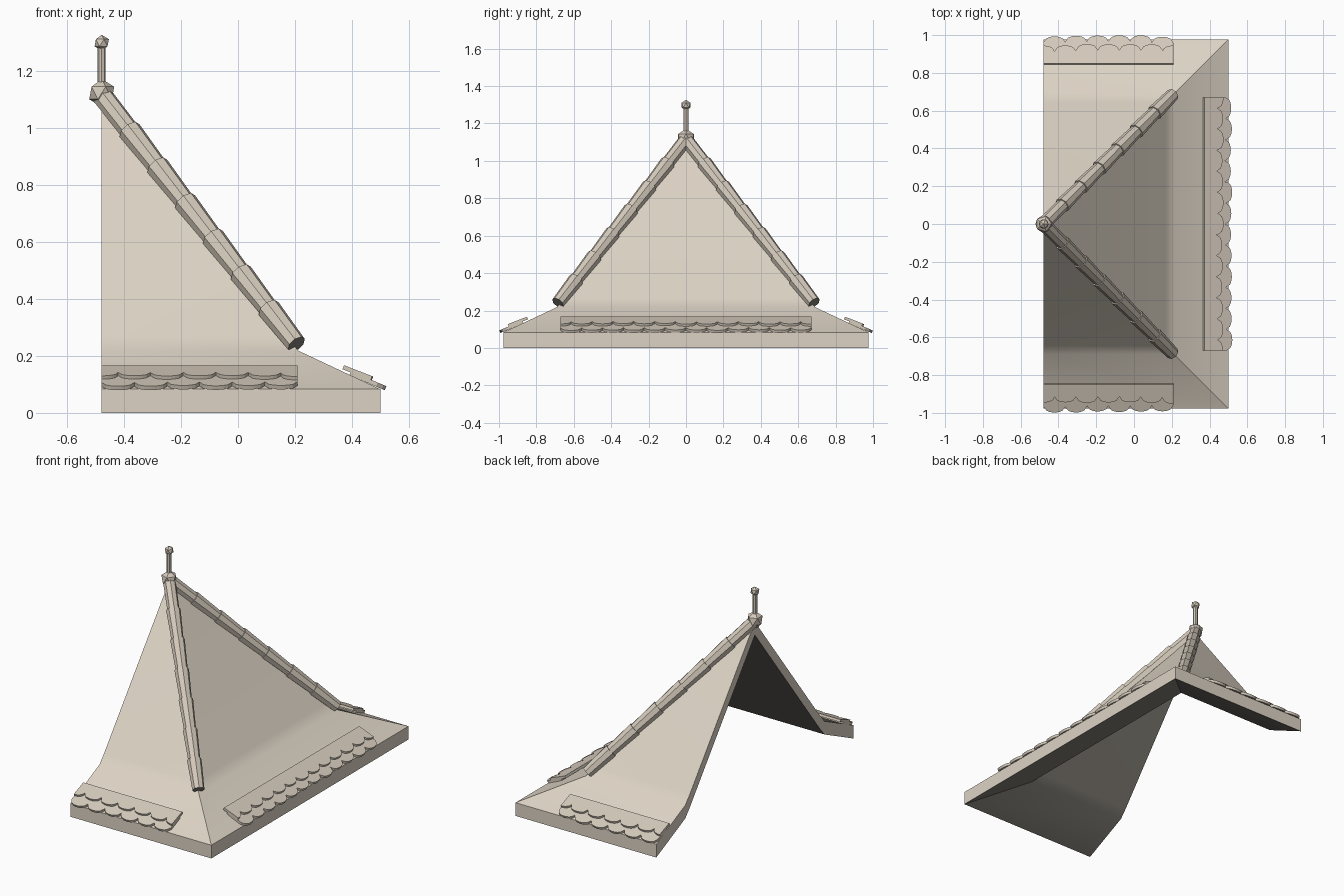
import bpy, bmesh, math, random
from mathutils import Vector

if "Cube" in bpy.data.objects:
    bpy.data.objects.remove(bpy.data.objects["Cube"])

random.seed(4)
X0 = -0.478                       # open rear plane of the half roof
DROP = 0.083                      # vertical slab thickness


def material(name, col):
    m = bpy.data.materials.new(name)
    m.diffuse_color = (*col, 1)
    m.use_nodes = True
    m.node_tree.nodes["Principled BSDF"].inputs["Base Color"].default_value = m.diffuse_color
    return m


ROOF = material("pale beige", (0.72, 0.65, 0.555))
TILE = material("warm beige", (0.66, 0.59, 0.50))
DARK = material("dark underside grey", (0.215, 0.20, 0.175))


def finish(bm, name, mats, smooth=None):
    bmesh.ops.recalc_face_normals(bm, faces=bm.faces)
    me = bpy.data.meshes.new(name)
    bm.to_mesh(me)
    bm.free()
    for m in mats:
        me.materials.append(m)
    ob = bpy.data.objects.new(name, me)
    bpy.context.collection.objects.link(ob)
    if smooth:
        bpy.context.view_layer.objects.active = ob
        ob.select_set(True)
        bpy.ops.object.shade_smooth_by_angle(angle=math.radians(smooth))
        ob.select_set(False)
    return ob


# Flared half-pyramid roof shell: rings at distance d from the apex axis
profile = [(0.645, 0.27), (0.69, 0.218), (0.977, DROP)]
APEX = 1.105
bm = bmesh.new()


def surface(drop, mat):
    apex = bm.verts.new((X0, 0, APEX - drop))
    rings = [[bm.verts.new((X0 + sx * d, sy * d, z - drop))
              for sx, sy in ((0, -1), (1, -1), (1, 1), (0, 1))] for d, z in profile]
    for i in range(3):
        faces = [bm.faces.new((apex, rings[0][i], rings[0][i + 1]))]
        for a, b in zip(rings, rings[1:]):
            faces.append(bm.faces.new((a[i], b[i], b[i + 1], a[i + 1])))
        for f in faces:
            f.material_index = mat
    left, right = [r[0] for r in rings], [r[3] for r in rings]
    return left[::-1] + [apex] + right, rings[-1]


top_end, top_eave = surface(0, 0)
low_end, low_eave = surface(DROP, 1)
for top, low in ((top_end, low_end), (top_eave, low_eave)):
    for i in range(len(top) - 1):
        bm.faces.new((top[i], top[i + 1], low[i + 1], low[i]))
finish(bm, "roof_shell", (ROOF, DARK), 30)


# Tapered tube between two points, returns its end cap
def tube(bm, a, b, r1, r2, sides=8):
    a, b = Vector(a), Vector(b)
    rot = (b - a).to_track_quat('Z', 'Y')
    rings = []
    for p, r in ((a, r1), (b, r2)):
        rings.append([bm.verts.new(p + rot @ Vector((r * math.cos(t), r * math.sin(t), 0)))
                      for t in (2 * math.pi * k / sides for k in range(sides))])
    for k in range(sides):
        n = (k + 1) % sides
        bm.faces.new((rings[0][k], rings[0][n], rings[1][n], rings[1][k]))
    bm.faces.new(rings[0])
    return bm.faces.new(rings[1])


# Hip ridges made of seven tapered tiles each, dark at the lower end
for name, s in (("front_hip_ridge", -1), ("rear_hip_ridge", 1)):
    bm = bmesh.new()
    start, end = Vector((X0, 0, 1.115)), Vector((0.205, s * 0.685, 0.241))
    for i in range(7):
        a, b = start.lerp(end, i / 7), start.lerp(end, (i + 1) / 7)
        cap = tube(bm, a, b, 0.042 if i else 0.037, 0.035)
    cap.material_index = 1
    finish(bm, name, (TILE, DARK))

# Finial: knob, post and top ball
for name, z, r in (("apex_knob", 1.122, 0.049), ("finial_ball", 1.298, 0.028)):
    bm = bmesh.new()
    bmesh.ops.create_icosphere(bm, subdivisions=1, radius=r)
    bmesh.ops.translate(bm, verts=bm.verts, vec=(X0, 0, z))
    finish(bm, name, (TILE,))
bm = bmesh.new()
tube(bm, (X0, 0, 1.14), (X0, 0, 1.29), 0.014, 0.014)
finish(bm, "finial_post", (TILE,))


# Scalloped eave tiles; place(u, d, z) maps along-eave, outward and height
def tile_row(bm, place, lo, hi, count, shift, d0, z0, d1, z1, thick=0.014):
    w = (hi - lo) / count
    slope = (z1 - z0) / (d1 - d0)
    for i in range(count + (1 if shift else 0)):
        c = lo + (i + 0.5 - shift) * w
        a, b = max(lo, c - w / 2), min(hi, c + w / 2)
        tip = d1 + random.uniform(-0.005, 0.005)
        outline = [(a, d0), (b, d0)]
        for k in range(9):
            u = b + (a - b) * k / 8
            t = min(1, abs(u - c) / (w / 2))
            outline.append((u, tip - 0.03 * (1 - math.sqrt(1 - t * t))))
        rings = [[bm.verts.new(place(u, d + h * slope, z0 + slope * (d - d0) - h))
                  for u, d in outline] for h in (0, thick)]
        n = len(outline)
        bm.faces.new(rings[0])
        bm.faces.new(rings[1][::-1])
        for k in range(n):
            m = (k + 1) % n
            bm.faces.new((rings[0][k], rings[1][k], rings[1][m], rings[0][m]))


sides = (("front_eave_tiles", lambda u, d, z: (u, -d, z), X0, 0.208, 6),
         ("rear_eave_tiles", lambda u, d, z: (u, d, z), X0, 0.208, 6),
         ("right_eave_tiles", lambda u, d, z: (X0 + d, u, z), -0.67, 0.67, 12))
for name, place, lo, hi, count in sides:
    bm = bmesh.new()
    tile_row(bm, place, lo, hi, count, 0.5, 0.85, 0.167, 0.948, 0.129)
    tile_row(bm, place, lo, hi, count, 0, 0.875, 0.146, 0.995, 0.095)
    finish(bm, name, (TILE,))
